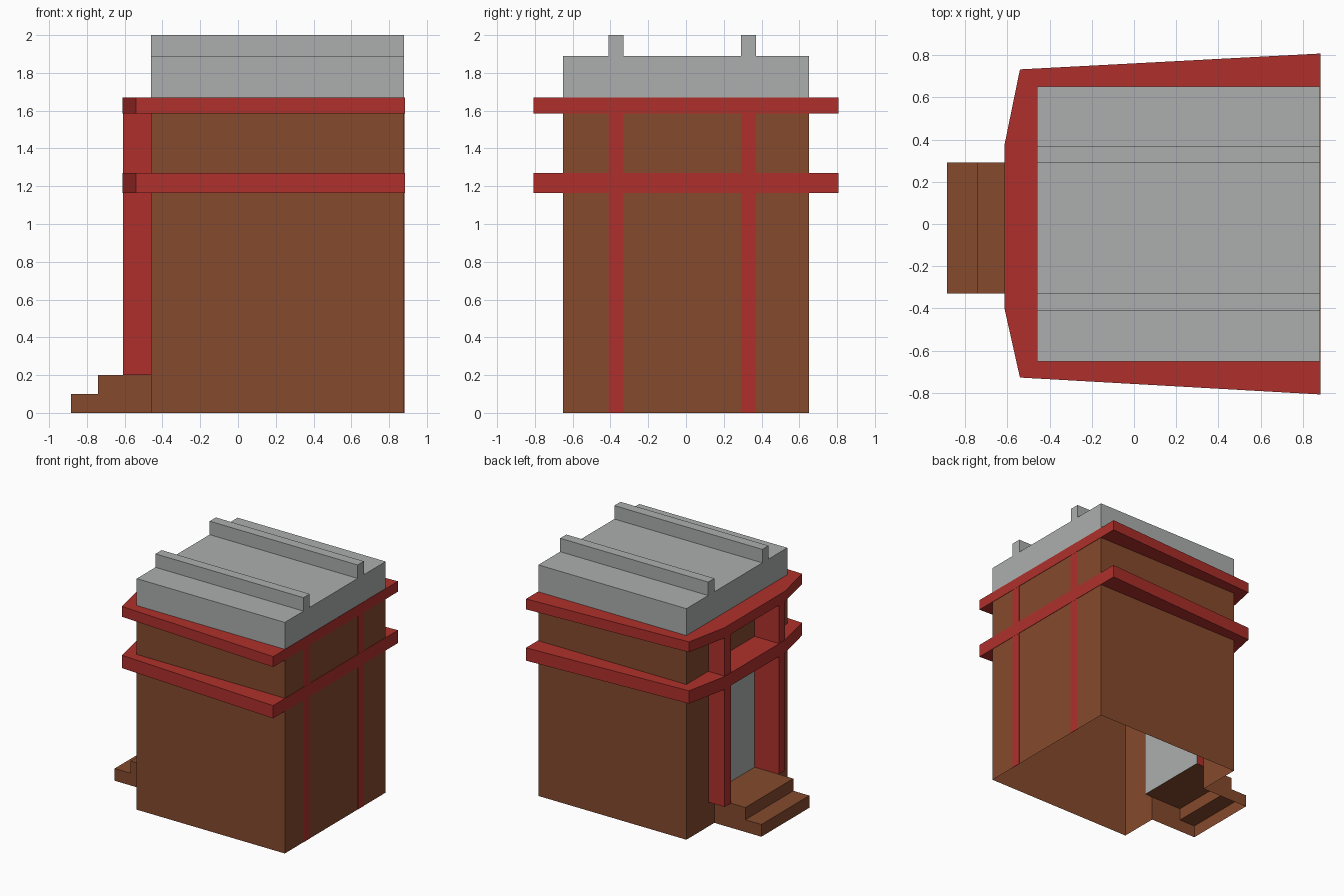
import bpy

if "Cube" in bpy.data.objects:
    bpy.data.objects.remove(bpy.data.objects["Cube"])


def material(name, rgb):
    m = bpy.data.materials.new(name)
    m.diffuse_color = (*rgb, 1)
    m.use_nodes = True
    m.node_tree.nodes["Principled BSDF"].inputs["Base Color"].default_value = m.diffuse_color
    return m


BROWN = material("brown wood", (0.235, 0.068, 0.026))
RED = material("red paint", (0.43, 0.030, 0.025))
GRAY = material("pale gray", (0.41, 0.43, 0.42))


def mesh(name, verts, faces, mat):
    me = bpy.data.meshes.new(name)
    me.from_pydata(verts, [], faces)
    me.materials.append(mat)
    ob = bpy.data.objects.new(name, me)
    bpy.context.collection.objects.link(ob)
    return ob


def prism(name, outline, z0, z1, mat):
    """Closed solid from a counter-clockwise plan outline."""
    n = len(outline)
    verts = [(x, y, z) for z in (z0, z1) for x, y in outline]
    faces = [(i, (i + 1) % n, n + (i + 1) % n, n + i) for i in range(n)]
    faces += [tuple(range(n))[::-1], tuple(range(n, 2 * n))]
    return mesh(name, verts, faces, mat)


def box(name, x, y, z, mat):
    return prism(name, [(x[0], y[0]), (x[1], y[0]), (x[1], y[1]), (x[0], y[1])], z[0], z[1], mat)


def sheet(name, path, z0, z1, mat):
    """Thin upright wall along a plan path, facing to the path's right."""
    n = len(path)
    verts = [(x, y, z) for z in (z0, z1) for x, y in path]
    return mesh(name, verts, [(i, i + 1, n + i + 1, n + i) for i in range(n - 1)], mat)


FRONT, BACK, DOOR = -0.46, 0.88, -0.39
SIDE = 0.652
DOOR_Y = (-0.33, 0.29)
POSTS = {"left": (-0.41, -0.33), "right": (0.29, 0.37)}

# Walls: hollow shell, open below and at the doorway
sheet("walls", [(FRONT, DOOR_Y[0]), (FRONT, -SIDE), (BACK, -SIDE), (BACK, SIDE),
                (FRONT, SIDE), (FRONT, DOOR_Y[1])], 0, 1.67, BROWN)

# Recessed door, panel above it and red reveals
door_line = [(DOOR, DOOR_Y[1]), (DOOR, DOOR_Y[0])]
sheet("door", door_line, 0.2, 1.2, GRAY)
sheet("upper_panel", door_line, 1.2, 1.62, BROWN)
sheet("reveal_left", [(DOOR, DOOR_Y[0]), (FRONT - 0.002, DOOR_Y[0])], 0.2, 1.62, RED)
sheet("reveal_right", [(FRONT - 0.002, DOOR_Y[1]), (DOOR, DOOR_Y[1])], 0.2, 1.62, RED)

# Posts, painted strips on the rear wall and matching roof ridges
for side, y in POSTS.items():
    box(f"post_{side}", (-0.609, FRONT - 0.001), y, (0.2, 1.62), RED)
    box(f"rear_strip_{side}", (BACK - 0.001, BACK + 0.002), y, (0, 1.62), RED)
    box(f"roof_ridge_{side}", (FRONT, BACK), y, (1.885, 2.0), GRAY)

# Projecting red bands with chamfered front corners
band = [(BACK + 0.003, -0.807), (BACK + 0.003, 0.807), (-0.54, 0.732),
        (-0.612, 0.38), (-0.612, -0.405), (-0.54, -0.727)]
prism("lower_band", band, 1.165, 1.27, RED)
prism("upper_band", band, 1.585, 1.67, RED)

# Roof block
box("roof", (FRONT, BACK), (-SIDE, SIDE), (1.665, 1.89), GRAY)

# Steps: hollow shell, open below
profile = [(DOOR, 0.2), (FRONT, 0.2), (-0.74, 0.2), (-0.74, 0.1), (-0.885, 0.1), (-0.885, 0), (FRONT, 0)]
n = len(profile)
verts = [(x, y, z) for y in DOOR_Y for x, z in profile]
treads = [(i, n + i, n + i + 1, i + 1)[::-1] for i in range(n - 2)]
near = tuple(range(1, n))
mesh("steps", verts, treads + [near, tuple(n + i for i in near)[::-1]], BROWN)
